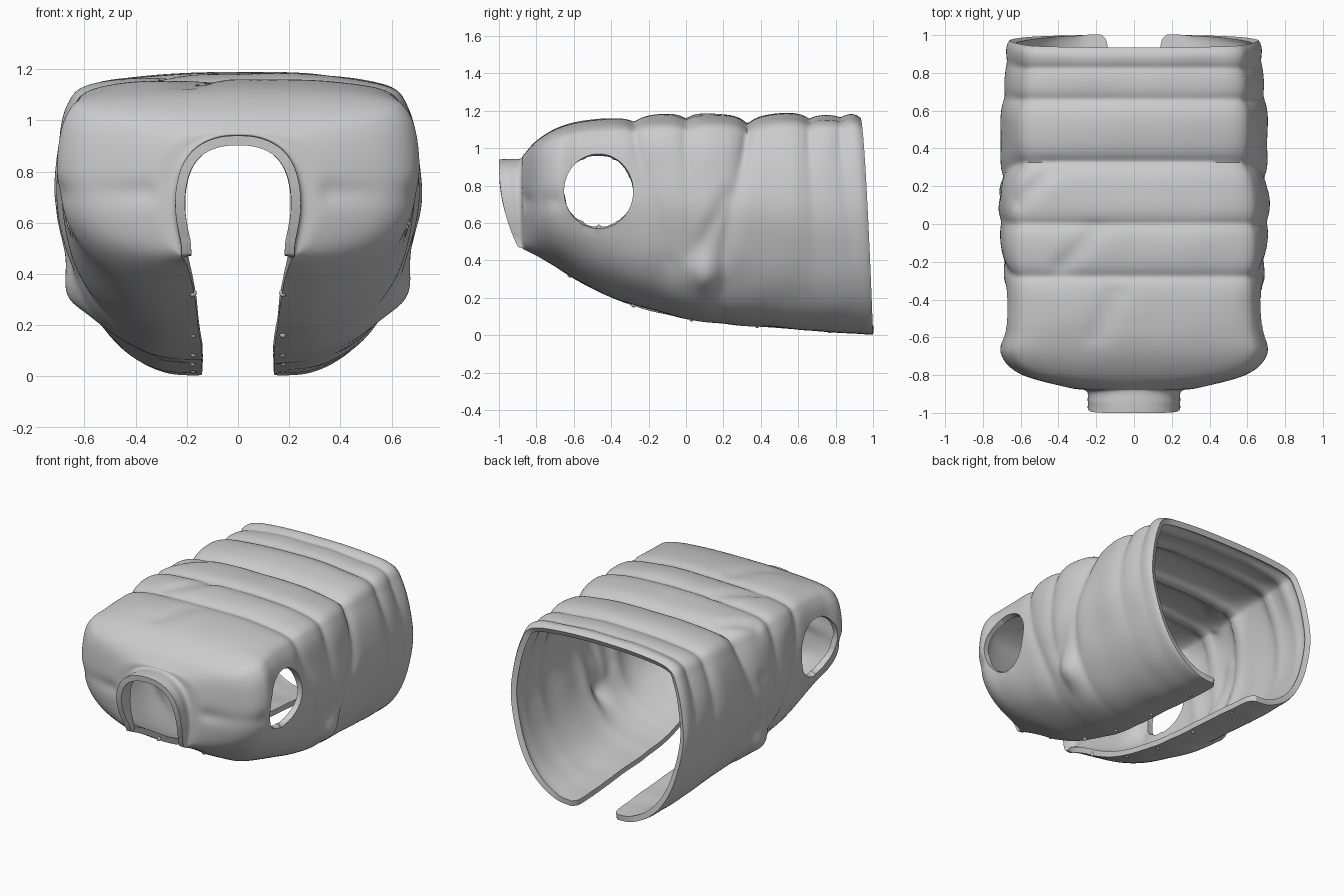
import bpy, bmesh, math
from mathutils import Vector, noise

if "Cube" in bpy.data.objects:
    bpy.data.objects.remove(bpy.data.objects["Cube"])

# Half cross-sections from the belly slit to top centre: (x fraction, height fraction)
BODY = [(0.2, 0), (.44, .012), (.65, .075), (.82, .175), (.94, .325), (1, .54),
        (.99, .75), (.94, .89), (.83, .957), (.52, .99), (0, 1)]
REAR = [(0.2, 0), (.44, .012), (.64, .075), (.80, .18), (.92, .33), (1, .54),
        (.975, .72), (.905, .87), (.80, .958), (.5, .99), (0, 1)]
NECK = [(.88, 0), (.91, .1), (.95, .2), (.99, .33), (1, .45), (.98, .58),
        (.91, .72), (.78, .84), (.58, .93), (.31, .985), (0, 1)]

# Rings from collar to rear hem: y top, y bottom, half width, z bottom, z top, slit half width, neck blend
RINGS = [(-1.0, -.90, .245, .475, .94, .22, 1),
         (-.95, -.89, .245, .47, .943, .22, 1),
         (-.885, -.875, .255, .465, .945, .22, 1),
         (-.868, -.86, .36, .455, .965, .21, .65),
         (-.80, -.79, .60, .42, 1.04, .195, .15),
         (-.695, -.695, .70, .365, 1.105, .18, 0),
         (-.56, -.56, .69, .28, 1.145, .165, 0),
         (-.38, -.38, .685, .195, 1.165, .155, 0),
         (-.20, -.18, .70, .13, 1.18, .145, 0),
         (0.0, .03, .72, .08, 1.19, .14, 0),
         (.20, .23, .72, .06, 1.185, .14, 0),
         (.38, .42, .705, .045, 1.18, .14, 0),
         (.56, .61, .705, .03, 1.19, .14, 0),
         (.74, .80, .69, .015, 1.185, .14, 0),
         (.88, .955, .68, .005, 1.19, .145, 0),
         (.935, 1.0, .66, .003, 1.165, .18, 0)]


def catmull(pts, u):
    """Smooth curve through tuples, u measured in segments."""
    n = len(pts)
    i = min(int(u), n - 2)
    t = u - i
    a, b, c, d = (pts[max(0, min(n - 1, i + k))] for k in (-1, 0, 1, 2))
    return [q + .5 * t * (r - p + t * (2 * p - 5 * q + 4 * r - s + t * (3 * (q - r) + s - p)))
            for p, q, r, s in zip(a, b, c, d)]


def smooth(a, b, v):
    t = max(0, min(1, (v - a) / (b - a)))
    return t * t * (3 - 2 * t)


# Stitched seams: y on top, drift in y going down the side, depth, fade heights
SEAMS = [(-.28, .17, .035, .15, .45), (0, .02, .036, .15, .4), (.33, -.13, .055, .1, .4),
         (.66, .03, .036, .2, .9), (.825, .06, .028, .2, .8)]
# Wrinkles: start and end (x, y, z), depth
WRINKLES = [((-.2, -.60, 1.16), (-.1, -.37, 1.17), .015),
            ((-.38, -.22, 1.17), (-.2, -.03, 1.17), .018),
            ((-.62, .12, 1.12), (-.45, .27, 1.16), .018),
            ((.7, -.10, .36), (.66, .08, .20), .025), ((.7, .05, .42), (.7, .22, .75), .015),
            ((-.7, -.10, .40), (-.62, .12, .22), .025), ((-.7, .03, .42), (-.7, .17, .8), .015),
            ((.36, -.86, .72), (.68, -.70, .72), .012), ((-.36, -.86, .72), (-.68, -.70, .72), .012)]


def relief(p):
    """Quilting depth along the surface normal."""
    d = 0
    for y0, drift, depth, lo, hi in SEAMS:
        y = y0 + drift * smooth(0, .8, 1.15 - p.z)
        side = 1 - .2 * smooth(.15, .35, 1.15 - p.z)
        blur = .006 + .014 * smooth(.08, .3, 1.15 - p.z)
        d -= side * depth * math.exp(-math.hypot(p.y - y, blur) / .045) * (.1 + .9 * smooth(lo, hi, p.z))
    for a, b, depth in WRINKLES:
        a, b = Vector(a), Vector(b)
        t = max(0, min(1, (p - a).dot(b - a) / (b - a).length_squared))
        d -= depth * math.exp(-((p - a.lerp(b, t)).length / .045) ** 2)
    # side fold
    d += .05 * math.exp(-((p.y - .10) / .10) ** 2 - ((p.z - .33) / .09) ** 2)
    body = smooth(-.8, -.5, p.y) * (1 - smooth(.8, .95, p.y))
    return d + .008 * body * noise.noise(p * 4)


def build_shell():
    """Loft the rings, quilt the surface and open the leg holes."""
    bm = bmesh.new()
    U, V = 13, 8
    rows = []
    for i in range((len(RINGS) - 1) * U + 1):
        yt, yb, w, zb, zt, slit, k = catmull(RINGS, i / U)
        q = smooth(-.25, .4, yt)
        half = []
        for b, r, n in zip(BODY, REAR, NECK):
            m = [e + (f - e) * q for e, f in zip(b, r)]
            half.append((w * (m[0] + (n[0] - m[0]) * k), m[1] + (n[1] - m[1]) * k))
        half[0] = (slit, 0)
        loop = half + [(-x, h) for x, h in half[-2::-1]]
        row = []
        for j in range((len(loop) - 1) * V + 1):
            x, h = catmull(loop, j / V)
            y = yt + (yb - yt) * max(0, 1 - h) ** (.65 + 1.6 * max(0, k))
            row.append(bm.verts.new((x, y, zb + h * (zt - zb))))
        rows.append(row)
    for r, s in zip(rows, rows[1:]):
        for j in range(len(r) - 1):
            bm.faces.new((r[j], s[j], s[j + 1], r[j + 1]))
    bm.normal_update()
    if rows[len(rows) // 2][len(rows[0]) // 2].normal.z < 0:
        bmesh.ops.reverse_faces(bm, faces=bm.faces[:])
    bm.normal_update()
    for v, co in [(v, v.co + v.normal * relief(v.co)) for v in bm.verts]:
        v.co = co

    # leg holes
    cy, cz, ry, rz = -.467, .77, .185, .20
    rad = lambda c: math.hypot((c.y - cy) / ry, (c.z - cz) / rz)
    bmesh.ops.delete(bm, geom=[f for f in bm.faces if abs(f.calc_center_median().x) > .4
                               and rad(f.calc_center_median()) < 1], context='FACES')
    rim = [v for v in bm.verts if v.is_boundary and abs(v.co.x) > .4 and .8 < rad(v.co) < 1.2]
    for v in rim:
        r = rad(v.co)
        v.co.y = cy + (v.co.y - cy) / r
        v.co.z = cz + (v.co.z - cz) / r
    bmesh.ops.remove_doubles(bm, verts=rim, dist=.005)
    for v in bm.verts:
        v.co.z = max(v.co.z, 0)
    mesh = bpy.data.meshes.new("quilted_shell")
    bm.to_mesh(mesh)
    bm.free()
    ob = bpy.data.objects.new("quilted_shell", mesh)
    bpy.context.collection.objects.link(ob)
    return ob


# Quilted shell with fabric thickness
shell = build_shell()
mod = shell.modifiers.new("thickness", 'SOLIDIFY')
mod.thickness = .038
mod.offset = -1
bpy.context.view_layer.objects.active = shell
shell.select_set(True)
bpy.ops.object.modifier_apply(modifier=mod.name)
bpy.ops.object.shade_smooth_by_angle(angle=math.radians(60))

# Snap buttons along the belly slit
for side in (-1, 1):
    for y, z in ((-.62, .325), (-.28, .165), (.03, .09), (.38, .055), (.77, .027)):
        bpy.ops.mesh.primitive_uv_sphere_add(segments=16, ring_count=8, radius=1,
                                             location=(side * .175, y, z))
        snap = bpy.context.object
        snap.name = "snap_button"
        snap.scale = (.014, .014, .016)
        bpy.ops.object.shade_smooth()
